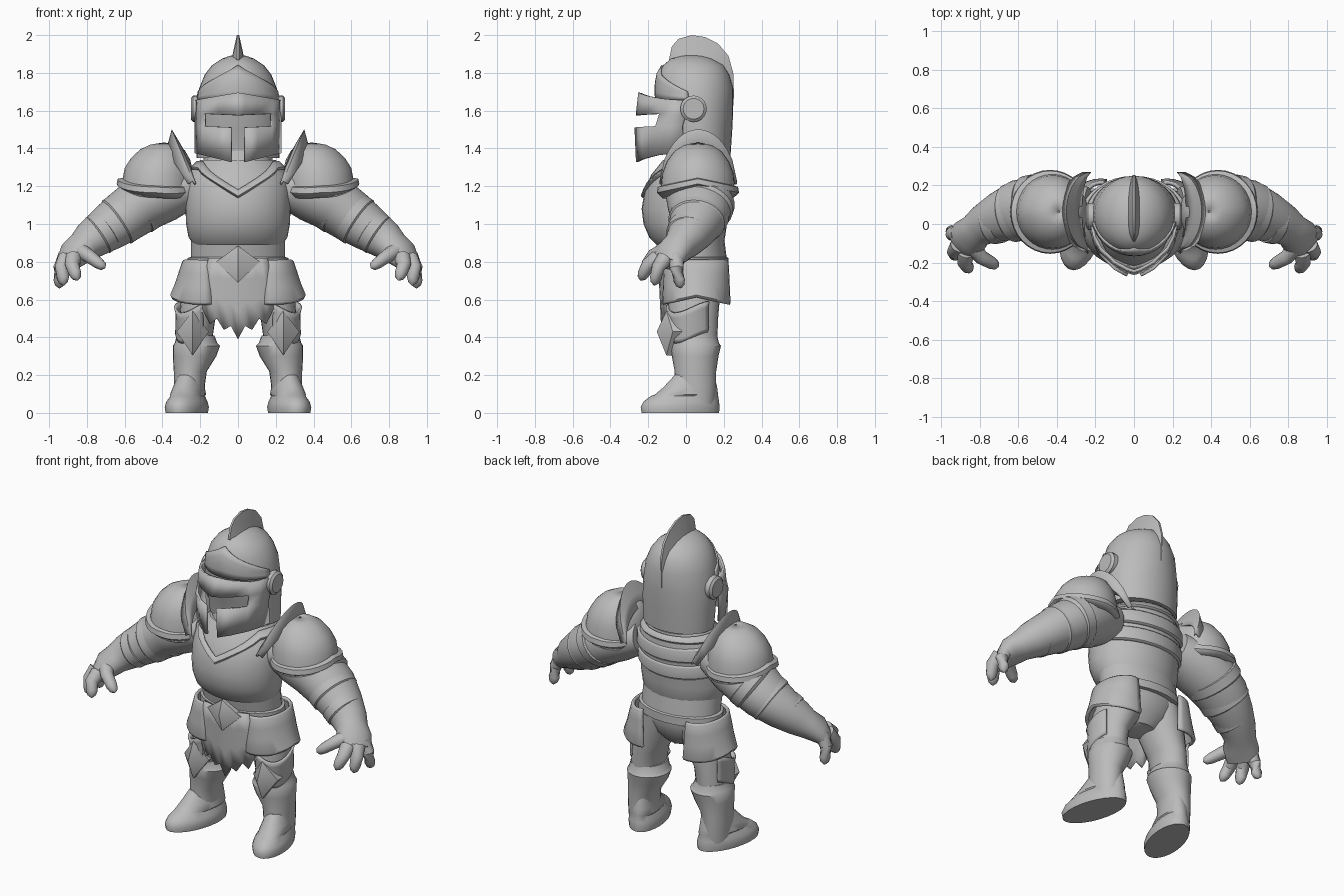
import bpy, bmesh
from math import sin, cos, pi, radians
from mathutils import Vector

cube = bpy.data.objects.get("Cube")
if cube:
    bpy.data.objects.remove(cube)

steel = bpy.data.materials.new("steel grey")
steel.use_nodes = True
steel.diffuse_color = (0.5, 0.5, 0.5, 1)
steel.node_tree.nodes["Principled BSDF"].inputs["Base Color"].default_value = (0.5, 0.5, 0.5, 1)


def grid(name, rows, closed=False, caps=False, thick=0, mirror=False, skip=None):
    """Mesh from rows of points; optional end caps, thickness, mirroring, holes."""
    bm = bmesh.new()
    vs = [[bm.verts.new(p) for p in r] for r in rows]
    n = len(rows[0])
    for i in range(len(rows) - 1):
        for j in range(n if closed else n - 1):
            if not (skip and skip(i, j)):
                k = (j + 1) % n
                bm.faces.new((vs[i][j], vs[i][k], vs[i + 1][k], vs[i + 1][j]))
    if caps:
        bm.faces.new(vs[0])
        bm.faces.new(vs[-1])
    bmesh.ops.remove_doubles(bm, verts=bm.verts, dist=0.0005)
    bmesh.ops.recalc_face_normals(bm, faces=bm.faces)
    mesh = bpy.data.meshes.new(name)
    bm.to_mesh(mesh)
    bm.free()
    mesh.materials.append(steel)
    ob = bpy.data.objects.new(name, mesh)
    bpy.context.collection.objects.link(ob)
    bpy.ops.object.select_all(action='DESELECT')
    ob.select_set(True)
    bpy.context.view_layer.objects.active = ob
    bpy.ops.object.shade_smooth_by_angle(angle=radians(38))
    if thick:
        mod = ob.modifiers.new("thickness", 'SOLIDIFY')
        mod.thickness, mod.offset = thick, 0
    if mirror:
        ob.modifiers.new("mirror", 'MIRROR')
    return ob


def oval(z, x0, x1, y0, y1, a, grow=1.0):
    """Point at angle a (0 = front) on a level oval given by its bounds."""
    return Vector(((x0 + x1) / 2 + (x1 - x0) / 2 * sin(a) * grow,
                   (y0 + y1) / 2 - (y1 - y0) / 2 * cos(a) * grow, z))


def stack(name, rings, n=24, mirror=False, shear=0):
    rows = [[oval(*r, 2 * pi * k / n) for k in range(n)] for r in rings]
    for p in (p for r in rows for p in r):
        p.x -= shear * p.y
    return grid(name, rows, True, True, mirror=mirror)


def sym(rings):
    return [(z, -w, w, y0, y1) for z, w, y0, y1 in rings]


def at(rings, z):
    """Oval bounds interpolated at height z."""
    for lo, hi in zip(rings, rings[1:]):
        if lo[0] <= z <= hi[0]:
            t = (z - lo[0]) / (hi[0] - lo[0])
            return [a + (b - a) * t for a, b in zip(lo, hi)]


def tube(name, rings, n=16):
    """Mirrored loft along a path of (x, y, z, side radius, upright radius)."""
    pts = [Vector(r[:3]) for r in rings]
    rows = []
    for i, r in enumerate(rings):
        t = (pts[min(i + 1, len(pts) - 1)] - pts[max(i - 1, 0)]).normalized()
        u = t.cross(Vector((0, 0, 1))).normalized()
        v = u.cross(t)
        rows.append([pts[i] + u * r[3] * cos(2 * pi * k / n) + v * r[4] * sin(2 * pi * k / n)
                     for k in range(n)])
    return grid(name, rows, True, True, mirror=True)


def diamond(name, x, y, z, w, up, down, depth, mirror=False):
    """Faceted diamond plate with its peak to the front."""
    rim = [(x, y + depth * 0.6, z + up), (x + w, y + depth, z),
           (x, y + depth * 0.6, z - down), (x - w, y + depth, z)]
    back = [(a, b + 0.05, c) for a, b, c in rim]
    return grid(name, [[(x, y, z)] * 4, rim, back], True, mirror=mirror)


def spread(lo, hi, n):
    return [lo + (hi - lo) * k / n for k in range(n + 1)]


# helmet dome
helm = sym([(1.35, .22, -.09, .235), (1.5, .225, -.115, .245), (1.6, .223, -.15, .25),
            (1.72, .205, -.16, .25), (1.79, .177, -.15, .23), (1.84, .138, -.122, .2),
            (1.875, .085, -.08, .14), (1.89, .045, -.03, .09), (1.895, .005, .02, .04)])
stack("helmet", helm, 32)

# pointed forehead plate
rows = [[oval(*at(helm, 1.66 + t * (.04 + .14 * (1 - abs(a) / 1.4))), a, 1.02)
         for a in spread(-1.4, 1.4, 16)] for t in spread(0, 1, 4)]
grid("forehead_plate", rows, thick=.01)

# visor with eye slit and breathing slot
half = [(.035, -.258), (.1, -.222), (.175, -.15), (.205, -.09), (.222, -.01)]
plan = [(-x, y) for x, y in reversed(half)] + [(0, -.27)] + half
rows = []
for t in range(4):
    row = []
    for x, y in plan:
        f = abs(x) / .222
        z = (1.32 + .055 * f, 1.51 + .01 * f, 1.575 + .01 * f, 1.695 - .04 * f)[t]
        row.append((x, y + (0, -.008, .012, .025)[t], z))
    rows.append(row)
grid("visor", rows, thick=.016,
     skip=lambda i, j: (i == 1 and 2 <= j <= 7) or (i == 0 and 4 <= j <= 5))

# crest fin
outer = [(-.09, 1.87), (-.075, 1.94), (-.04, 1.98), (.03, 2), (.1, 1.99), (.17, 1.955),
         (.225, 1.89), (.25, 1.8), (.254, 1.68), (.248, 1.6)]
rows = []
for y, z in outer:
    by, bz = .05 + (y - .05) * .74, 1.66 + (z - 1.66) * .68
    rows.append([(-.03, by, bz), (-.006, y, z), (.006, y, z), (.03, by, bz)])
grid("crest", rows, True, True)

# ear discs
rows = [[(x, .04 + r * cos(a), 1.61 + r * sin(a)) for a in spread(0, 2 * pi, 20)[:-1]]
        for x, r in ((.2, .07), (.238, .07), (.25, .055))]
grid("ear_disc", rows, True, True, mirror=True)

# torso
stack("pelvis", sym([(.6, .1, -.06, .12), (.66, .2, -.1, .17), (.74, .25, -.11, .2), (.82, .255, -.12, .2)]))
stack("waist", sym([(.77, .272, -.125, .225), (.82, .268, -.13, .225), (.825, .25, -.125, .215), (.94, .25, -.15, .2)]))
chest = sym([(.89, .235, -.155, .19), (.93, .262, -.195, .207), (1.0, .275, -.225, .217),
             (1.08, .278, -.235, .224), (1.17, .28, -.22, .235), (1.26, .27, -.185, .24), (1.34, .2, -.12, .225)])
stack("breastplate", chest, 32)
stack("gorget", sym([(1.24, .22, -.17, .235), (1.31, .2, -.14, .235), (1.315, .185, -.12, .22), (1.41, .18, -.09, .21)]))

# collar with a V at the front
angles = spread(0, 2 * pi, 32)[:-1]
rows = []
for rise, grow in ((0, 1.0), (.01, 1.05), (.04, 1.03)):
    rows.append([oval(*at(chest, 1.29 + rise - (.15 * max(0, 1 - abs(sin(a)) / .85) if cos(a) > 0 else 0)), a, grow)
                 for a in angles])
grid("collar", rows, True, thick=.01)

# raised bands on the back plate
for k, z in enumerate((1.09, 1.2)):
    rows = [[oval(*at(chest, z + dz + .03 * cos(a)), a, g) for a in spread(pi * .6, pi * 1.4, 14)]
            for dz, g in ((0, 1), (.01, 1.04), (.075, 1.03), (.085, 1))]
    grid("back_band_%d" % (k + 1), rows, thick=.008)

# shoulder dome with a flared rim that dips at front and back
rows = []
for h, r, lean in ((-.03, .185, 0), (-.01, .212, .01), (.01, .208, .01), (.015, .19, 0), (.07, .183, -.005),
                   (.12, .16, -.015), (.165, .12, -.025), (.19, .07, -.03), (.2, .005, -.035)):
    dip = max(0, 1 - h / .2)
    rows.append([(.425 + lean + r * .95 * cos(a), .063 + r * sin(a),
                  1.225 + h - dip * (.045 * abs(sin(a)) + .02 * max(0, -cos(a)))) for a in angles])
grid("shoulder_plate", rows, True, thick=.012, mirror=True)

# upright neck guard on each shoulder
rows = []
for t in spread(-1, 1, 16):
    b = (1 - t * t) ** .6
    base = Vector((.225 + .05 * b, .065 + .2 * t, 1.21 + .15 * b))
    rows.append([base, base + Vector((.01 + .03 * b, 0, .01 + .06 * b)),
                 base + Vector((.015 + .06 * b, 0, .015 + .12 * b)), base + Vector((.04 + .06 * b, 0, .03 * b))])
grid("neck_guard", rows, thick=.012, mirror=True)

# arms
tube("arm", [(.24, .06, 1.2, .13, .11), (.38, .065, 1.17, .175, .155), (.5, .075, 1.11, .175, .15),
             (.6, .07, 1.04, .158, .14), (.7, .035, .97, .128, .12), (.78, -.005, .915, .105, .102),
             (.82, -.035, .88, .092, .085), (.86, -.075, .845, .105, .075), (.9, -.105, .79, .09, .045)], 24)
bands = [(.54, .078, 1.085, .174, .154), (.64, .056, 1.012, .152, .138), (.74, .015, .942, .122, .114)]
for k, (x, y, z, a, b) in enumerate(bands):
    tube("arm_band_%d" % (k + 1), [(x - .05, y + .01, z + .034, a - .02, b - .02), (x - .045, y + .009, z + .03, a, b),
                                   (x, y, z, a, b), (x + .02, y - .005, z - .014, a - .025, b - .025)], 24)

# fingers and thumb
tips = [("thumb", .84, -.11, .86, .715, -.215, .775), ("first_finger", .87, -.15, .82, .855, -.235, .715),
        ("middle_finger", .91, -.11, .82, .925, -.165, .69), ("last_finger", .91, -.05, .83, .945, -.03, .675)]
for name, x, y, z, tx, ty, tz in tips:
    a, b = Vector((x, y, z)), Vector((tx, ty, tz))
    mid = (a + b) / 2 + Vector((.015, -.01, .015))
    end = b + (b - mid).normalized() * .015
    tube(name, [(*a, .044, .044), (*mid, .038, .036), (*(mid * .3 + b * .7), .033, .031),
                (*b, .024, .023), (*end, .004, .004)], 12)

# hip plates wrapping each side
rows = []
for t, rx, ry in ((0, .105, .155), (.04, .115, .162), (.3, .132, .165), (.6, .15, .168), (.95, .178, .172), (1, .172, .168)):
    rows.append([(.172 + rx * cos(a), .055 + ry * sin(a), .805 - t * (.19 + .04 * abs(sin(a))))
                 for a in spread(-1.75, 1.75, 18)])
grid("hip_plate", rows, thick=.018, mirror=True)

# front cloth with torn hem
hem = [.39, .46, .44, .5, .47, .55]
rows = []
for t, w in ((0, .155), (.3, .17), (.65, .19), (1, .185)):
    rows.append([(w * k / 5, -.142 + .02 * t + .03 * (k / 5) ** 2, .82 + (hem[abs(k)] - .82) * t)
                 for k in range(-5, 6)])
grid("front_cloth", rows, thick=.014)
diamond("belt_buckle", 0, -.19, .8, .115, .085, .11, .05)

# legs, boots and knee guards
stack("thigh", [(.36, .14, .32, -.07, .165), (.5, .12, .31, -.09, .17), (.62, .04, .3, -.1, .18),
                (.76, .01, .25, -.1, .19)], mirror=True)
stack("boot", [(.03, .185, .335, -.06, .15), (.15, .175, .34, -.065, .16), (.22, .165, .34, -.06, .16),
               (.3, .115, .345, -.075, .172), (.355, .095, .345, -.085, .185), (.37, .11, .335, -.08, .175),
               (.41, .125, .325, -.08, .165)], mirror=True)
stack("foot", [(0, .16, .37, -.235, .175), (.03, .155, .375, -.24, .178), (.06, .163, .367, -.225, .175),
               (.09, .18, .35, -.185, .17), (.097, .175, .355, -.165, .17), (.135, .185, .345, -.12, .165),
               (.2, .195, .325, -.06, .15)], mirror=True, shear=.2)
diamond("knee_guard", .24, -.155, .43, .085, .11, .125, .085, True)
rows = [[(.22 + r * cos(a), .035 + 1.2 * r * sin(a), z + .03 * sin(2 * a)) for a in spread(-1.9, .7, 14)]
        for z, r in ((.4, .1), (.42, .106), (.53, .103), (.56, .112))]
grid("thigh_guard", rows, thick=.014, mirror=True)
